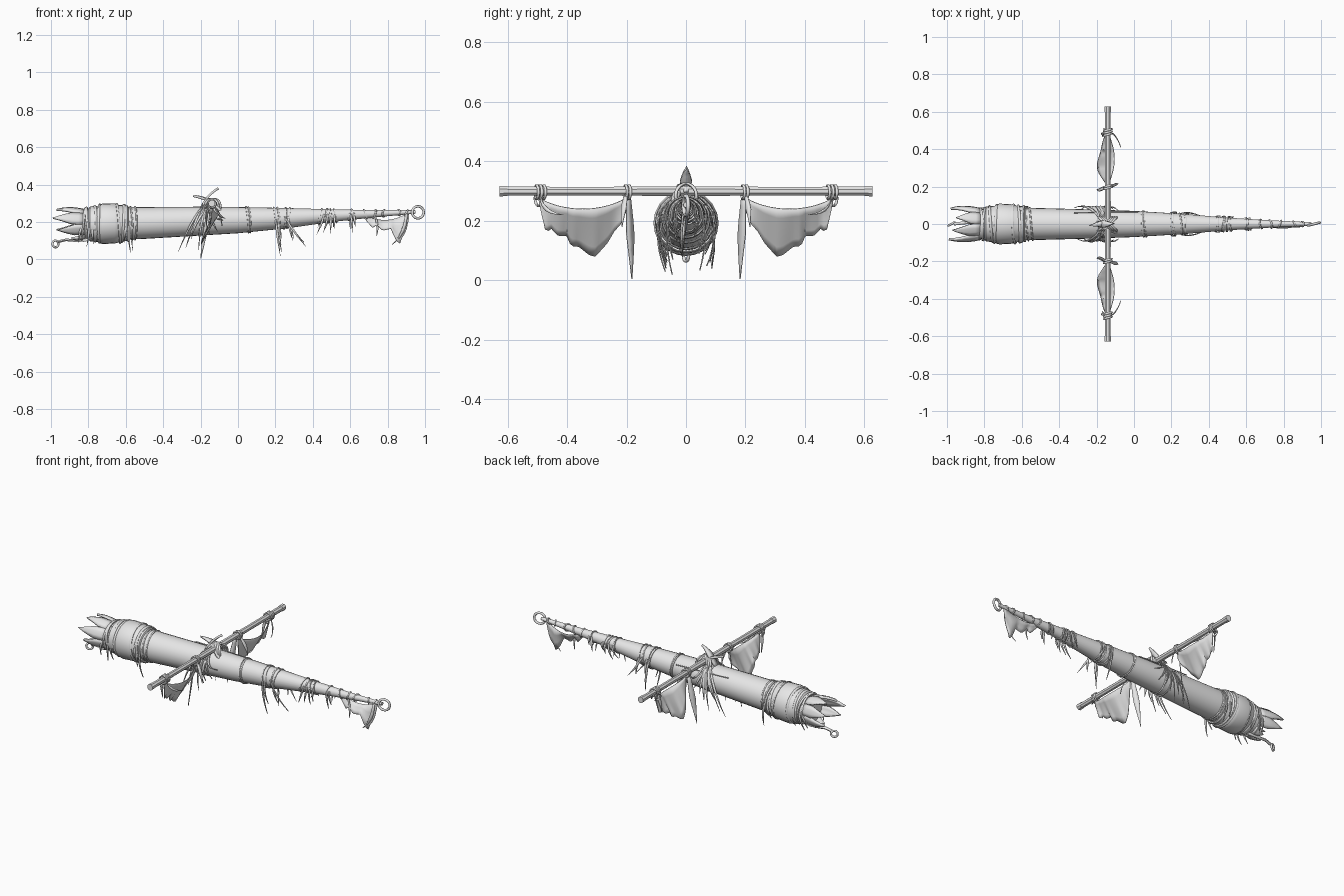
import bpy, bmesh, math, random
from mathutils import Vector

if "Cube" in bpy.data.objects:
    bpy.data.objects.remove(bpy.data.objects["Cube"])

random.seed(4)
grey = bpy.data.materials.new("weathered grey")
grey.diffuse_color = (0.8, 0.8, 0.8, 1)
grey.use_nodes = True
grey.node_tree.nodes["Principled BSDF"].inputs["Base Color"].default_value = grey.diffuse_color
YX, YZ = -0.14, 0.30                      # yard position
# mast stations: x, centre height, radius
MAST = [(-0.84, .190, .078), (-0.62, .193, .088), (-0.5, .195, .085), (-0.2, .205, .077), (0, .210, .070),
        (.25, .220, .055), (.5, .234, .034), (.7, .243, .021), (.95, .254, .009)]


def lerp(table, x):
    """Interpolate the columns of a table over its first column."""
    for a, b in zip(table, table[1:]):
        if x <= b[0]:
            t = max(0, (x - a[0]) / (b[0] - a[0]))
            return [p + (q - p) * t for p, q in zip(a[1:], b[1:])]
    return list(table[-1][1:])


def finish(ob, thick=0, angle=35):
    ob.data.materials.clear()
    ob.data.materials.append(grey)
    bpy.ops.object.select_all(action='DESELECT')
    ob.select_set(True)
    bpy.context.view_layer.objects.active = ob
    if thick:
        m = ob.modifiers.new("thickness", 'SOLIDIFY')
        m.thickness, m.offset = thick, 0
    bpy.ops.object.shade_smooth_by_angle(angle=math.radians(angle))
    return ob


def grids(name, sheets, thick=0, wrap=False, caps=False):
    """One object from row-by-row point sheets."""
    bm = bmesh.new()
    for rows in sheets:
        vs = [[bm.verts.new(p) for p in r] for r in rows]
        n = len(vs[0])
        for a, b in zip(vs, vs[1:]):
            for i in range(n if wrap else n - 1):
                j = (i + 1) % n
                bm.faces.new((a[i], a[j], b[j], b[i]))
        if caps:
            bm.faces.new(vs[0])
            bm.faces.new(vs[-1])
    bmesh.ops.recalc_face_normals(bm, faces=bm.faces)
    me = bpy.data.meshes.new(name)
    bm.to_mesh(me)
    bm.free()
    ob = bpy.data.objects.new(name, me)
    bpy.context.collection.objects.link(ob)
    return finish(ob, thick)


def lathe(name, stations, sides=24):
    rows = [[(x, r * math.cos(k * math.tau / sides), z + r * math.sin(k * math.tau / sides))
             for k in range(sides)] for x, z, r in stations]
    return grids(name, [rows], wrap=True, caps=True)


def ropes(name, paths, radius):
    """Tubes along (points, closed) paths."""
    cu = bpy.data.curves.new(name, 'CURVE')
    cu.dimensions, cu.bevel_depth, cu.bevel_resolution, cu.use_fill_caps = '3D', radius, 1, True
    for pts, closed in paths:
        sp = cu.splines.new('POLY')
        sp.points.add(len(pts) - 1)
        for p, co in zip(sp.points, pts):
            p.co = (*co, 1)
        sp.use_cyclic_u = closed
    ob = bpy.data.objects.new(name, cu)
    bpy.context.collection.objects.link(ob)
    bpy.ops.object.select_all(action='DESELECT')
    ob.select_set(True)
    bpy.context.view_layer.objects.active = ob
    bpy.ops.object.convert(target='MESH')
    return finish(bpy.context.object, angle=60)


def hoop(x, extra=0.003, tilt=0.0, turn=0.0, n=20):
    """Loop of rope round the mast."""
    z, r = lerp(MAST, x)
    r += extra
    pts = []
    for k in range(n):
        a = k * math.tau / n
        pts.append((x + tilt * math.cos(a + turn), r * math.cos(a), z + r * math.sin(a)))
    return pts, True


def blade(pts, width, across):
    """Pointed rag strip or splinter along a smoothed three-point path."""
    a, b, c = map(Vector, pts)
    side, rows = Vector(across).normalized(), []
    for i in range(7):
        t = i / 6
        mid = a * (1 - t) * (1 - 2 * t) + b * 4 * t * (1 - t) + c * t * (2 * t - 1)
        w = width * (0.02 + min(1, 0.45 + t) * min(1, (1 - t) * 1.8)) / 2
        rows.append([mid - side * w, mid + side * w])
    return rows


# mast, wrapped collar and bindings
lathe("mast", MAST)
lathe("collar", [(-.80, .19, .080), (-.79, .19, .094), (-.745, .19, .097), (-.735, .19, .105), (-.72, .191, .109),
                 (-.66, .192, .106), (-.645, .192, .104), (-.635, .193, .098), (-.59, .194, .095), (-.585, .194, .086)])
ropes("collar_ropes", [hoop(x, e, t, u) for x, e, t, u in (
    (-.80, .006, .012, 1), (-.765, .013, .008, 3), (-.74, .018, .006, 0), (-.64, .016, .01, 2),
    (-.615, .010, .006, 4), (-.825, .004, .01, 5), (-.595, .008, .012, 1))], .007)
ropes("mast_ropes", [hoop(x, .002, .008, x * 40) for x in
                     (-.57, -.55, -.20, -.17, .05, .06, .20, .215, .25, .27, .44, .48, .50, .52, .60, .68, .73, .78, .86, .90)],
      .0045)

# broken end: curved splinters of the hollow shell
shards = []
for deg, length, half in ((20, .16, 24), (68, .13, 22), (112, .15, 22), (158, .17, 24),
                          (203, .14, 22), (338, .15, 22), (250, .07, 18), (292, .06, 18)):
    rows = []
    for i in range(6):
        t = i / 5
        spread = math.radians(half) * min(1, 1.5 * (1 - t) + .03)
        r = .080 + .012 * math.sin(t * 2.5)
        rows.append([(-.82 - length * t, r * math.cos(math.radians(deg) + spread * s),
                      .19 + r * .92 * math.sin(math.radians(deg) + spread * s)) for s in (-1, -.33, .33, 1)])
    shards.append(rows)
grids("broken_splinters", shards, thick=.012)

# yard with squared-off end bands
N = 8
def yard_rows(stations):
    return [[(YX + r * math.cos((k + .5) * math.tau / N), y, YZ + r * math.sin((k + .5) * math.tau / N))
             for k in range(N)] for y, r in stations]
grids("yard", [yard_rows([(-.625, .0165), (-.3, .0155), (0, .018), (.3, .0155), (.625, .0165)])], wrap=True, caps=True)
grids("yard_end_bands", [yard_rows([(s * .60, .018), (s * .627, .019)]) for s in (-1, 1)], wrap=True, caps=True)


# torn sails, hanging rags and knots on both arms of the yard
HEM = [(.0, .235), (.06, .19), (.14, .165), (.22, .125), (.36, .08), (.42, .085), (.55, .115),
       (.63, .115), (.68, .15), (.78, .15), (.86, .175), (.92, .16), (1, .265)]
sails, rags, knots = [], [], []
for s in (-1, 1):
    rows = []
    for i in range(29):
        u = i / 28
        arch = math.sin(math.pi * u)
        top = .285 - .045 * arch ** .6
        bottom = lerp(HEM, u)[0]
        rows.append([(YX + arch * (.035 - .09 * v / 5 * (1 + .15 * math.sin(7 * u))),
                      s * (.20 + .295 * u), top + (bottom - top) * v / 5) for v in range(6)])
    sails.append(rows)
    rags.append(blade([(-.15, s * .195, .295), (-.175, s * .187, .15), (-.20, s * .182, .004)], .038, (.6, s * .7, 0)))
    rags.append(blade([(-.13, s * .20, .29), (-.10, s * .21, .24), (-.085, s * .215, .18)], .022, (.5, 1, 0)))
    rags.append(blade([(-.13, s * .49, .29), (-.10, s * .47, .24), (-.07, s * .41, .22)], .016, (0, .3, 1)))
    rags.append(blade([(-.155, s * .49, .29), (-.165, s * .48, .24), (-.17, s * .465, .17)], .020, (.5, 1, 0)))
    for y in (.192, .203, .478, .490, .502):
        knots.append(([(YX + .022 * math.cos(k * math.tau / 10), s * y + .006 * math.cos(k * math.tau / 10),
                        YZ - .003 + .023 * math.sin(k * math.tau / 10)) for k in range(10)], True))
    # loose loop below the outer knot
    knots.append(([(YX - .02 + .012 * math.sin(k), s * (.495 + .013 * math.cos(k * math.tau / 10)),
                    .275 + .025 * math.sin(k * math.tau / 10)) for k in range(10)], True))
grids("sails", sails, thick=.004)
grids("yard_rags", rags, thick=.004)
ropes("yard_knots", knots, .005)

# crossed lashing where the yard meets the mast
lash = []
for s in (-1, 1):
    for d in (-.012, 0, .012):
        lash.append(([(YX + s * .035 * math.cos(k * math.tau / 14) + d, .035 * math.cos(k * math.tau / 14),
                       .285 + .04 * math.sin(k * math.tau / 14)) for k in range(14)], True))
ropes("lashing", lash, .006)
grids("lashing_splinters", [
    blade([(-.20, 0, .27), (-.16, 0, .335), (-.105, .002, .38)], .045, (0, 1, 0)),
    blade([(-.12, 0, .30), (-.18, 0, .325), (-.24, -.01, .34)], .034, (0, 1, .2)),
    blade([(-.16, -.02, .32), (-.11, -.035, .28), (-.07, -.045, .225)], .03, (.3, 1, .4))], thick=.012)

# tattered strips draped over the mast near the yard
drape = []
for s in (-1, 1):
    for x, tip in ((-.32, .04), (-.28, .06), (-.25, .11), (-.21, .05), (-.18, .10), (-.15, .13), (-.11, .15), (-.08, .21)):
        y = random.uniform(.06, .09)
        drape.append(blade([(-.17 + random.uniform(-.02, .03), s * .035, .29),
                            ((x - .17) / 2 - .005, s * .09, .20 + .25 * (tip - .08)), (x, s * y, tip)],
                           random.uniform(.012, .022), (1, s * .3, .3)))
grids("draped_strips", drape, thick=.004)

# rags dangling from the mast bindings: start x, tip x, tip height
hang = []
for x0, x1, zt in ((-.58, -.565, .03), (-.60, -.61, .085), (-.80, -.82, .065), (-.83, -.85, .085), (-.78, -.77, .08),
                   (.20, .225, .02), (.22, .24, .08), (.25, .36, .07), (.27, .30, .10), (.46, .415, .13),
                   (.48, .45, .14), (.50, .50, .14), (.52, .515, .16), (.60, .605, .145), (.62, .63, .17)):
    z, r = lerp(MAST, x0)
    for s in (-1, 1):
        k = random.uniform(-.01, .01)
        tip = zt if s < 0 else zt + random.uniform(.01, .04)
        hang.append(blade([(x0, s * r, z + .01), ((x0 * .6 + x1 * .4) + k, s * (r + .006), (z + tip) / 2 + .01),
                           (x1 + k, s * r * .8, tip)], .014, (1, s * .2, .2)))
grids("mast_rags", hang, thick=.004)

# torn pennant under the thin end
FLAG = [(0, .225), (.2, .17), (.3, .185), (.42, .155), (.6, .165), (.72, .10), (.8, .085), (.87, .13), (.93, .14), (1, .225)]
rows = []
for i in range(21):
    u = i / 20
    arch = math.sin(math.pi * u)
    top, low = .24 + .01 * u - .035 * arch, lerp(FLAG, u)[0]
    rows.append([(.67 + .245 * u, arch * (.012 - .035 * v / 3), top + (min(low, top - .004) - top) * v / 3)
                 for v in range(4)])
grids("pennant", [rows], thick=.004)
grids("pennant_rags", [blade([(.73, -.01, .24), (.745, -.015, .18), (.74, -.01, .12)], .014, (1, .2, 0)),
                       blade([(.90, -.008, .25), (.88, -.015, .15), (.825, -.01, .08)], .026, (1, .3, .3))], thick=.004)


# iron rings at both ends
def ring(name, x, z, big, small, tilt):
    bpy.ops.mesh.primitive_torus_add(major_radius=big, minor_radius=small, major_segments=18, minor_segments=8,
                                     location=(x, 0, z), rotation=(math.pi / 2, 0, tilt))
    bpy.context.object.name = name
    finish(bpy.context.object, angle=60)
ring("tip_ring", .962, .252, .032, .007, .25)
ring("butt_ring", -.976, .083, .018, .006, .5)
ropes("butt_rope", [([(-.80, 0, .105), (-.86, .01, .10), (-.92, .005, .105), (-.962, 0, .095)], False)], .008)
ropes("side_line", [([(-.32, .06, .262), (-.14, .064, .258), (.02, .064, .252)], False)], .003)
